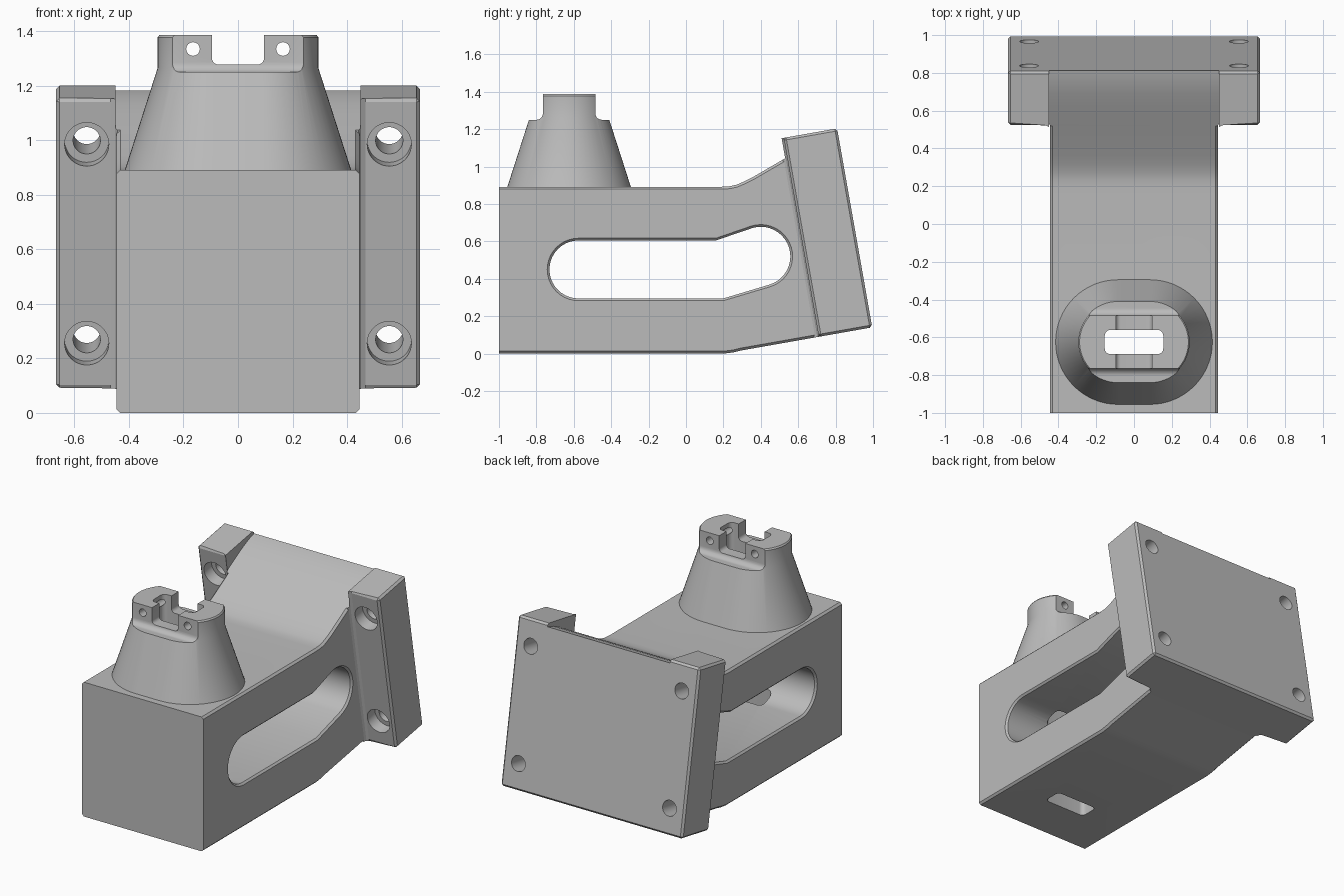
import bpy, bmesh, math
from mathutils import Vector

if "Cube" in bpy.data.objects:
    bpy.data.objects.remove(bpy.data.objects["Cube"])

grey = bpy.data.materials.new("plain_grey")
grey.diffuse_color = (0.50, 0.50, 0.50, 1)
grey.use_nodes = True
grey.node_tree.nodes["Principled BSDF"].inputs["Base Color"].default_value = grey.diffuse_color
C10, S10 = math.cos(math.radians(10)), math.sin(math.radians(10))


def arc(cx, cy, r, a0, a1, n=20):
    angles = [math.radians(a0 + (a1 - a0) * i / n) for i in range(n + 1)]
    return [(cx + r * math.cos(a), cy + r * math.sin(a)) for a in angles]


def rounded_rect(cx, cy, hx, hy, r, n=6):
    pts = []
    for k, (sx, sy) in enumerate([(1, 1), (-1, 1), (-1, -1), (1, -1)]):
        pts += arc(cx + sx * (hx - r), cy + sy * (hy - r), r, 90 * k, 90 * k + 90, n)
    return pts


def stadium(half, r, n=32):
    return arc(half, -0.625, r, -90, 90, n) + arc(-half, -0.625, r, 90, 270, n)


def loft(name, rings, bevel_edge=None):
    """Closed solid through rings with equal point counts."""
    bm = bmesh.new()
    vs = [[bm.verts.new(p) for p in ring] for ring in rings]
    n = len(vs[0])
    for a, b in zip(vs, vs[1:]):
        for i in range(n):
            j = (i + 1) % n
            bm.faces.new((a[i], a[j], b[j], b[i]))
    bm.faces.new(vs[0])
    bm.faces.new(vs[-1])
    bmesh.ops.recalc_face_normals(bm, faces=bm.faces)
    if bevel_edge:
        edges = [e for e in bm.edges if bevel_edge(e)]
        bmesh.ops.bevel(bm, geom=edges, offset=0.013, segments=1, affect='EDGES')
    me = bpy.data.meshes.new(name)
    bm.to_mesh(me)
    bm.free()
    me.materials.append(grey)
    ob = bpy.data.objects.new(name, me)
    bpy.context.collection.objects.link(ob)
    return ob


def along_x(pts, x):
    return [(x, y, z) for y, z in pts]


def along_y(pts, y):
    return [(x, y, z) for x, z in pts]


def along_z(pts, z):
    return [(x, y, z) for x, y in pts]


def tilted(x, w, v):
    """Plate space: w is depth through the plate, v is height up its face."""
    return (x, 0.71 + w * C10 - v * S10, 0.09 + w * S10 + v * C10)


def boolean(ob, other, op):
    m = ob.modifiers.new("bool", 'BOOLEAN')
    m.operation, m.solver, m.object = op, 'EXACT', other
    bpy.context.view_layer.objects.active = ob
    bpy.ops.object.modifier_apply(modifier=m.name)
    bpy.data.objects.remove(other)


# main arm: side profile with a bent, rising rear end
rise = [(0.36, 0.945), (0.54, 1.05)]
crest = [(0.62, 1.096), (0.69, 1.135), (0.75, 1.163), (0.81, 1.183), (0.9, 1.205)]
profile = [(-1, 0), (0.2, 0), (0.25, 0.006), (0.30, 0.0177), tilted(0, 0.03, 0)[1:],
           (0.56, 1.0615)] + rise[::-1] + [(0.315, 0.922), (0.27, 0.903), (0.235, 0.895), (0.19, 0.892), (-1, 0.892)]
W = 0.445
bracket = loft("bracket", [along_x(profile, -W), along_x(profile, W)],
               lambda e: abs(e.verts[0].co.x - e.verts[1].co.x) < 1e-5
               and not all(abs(v.co.y + 1) < 1e-5 for v in e.verts)
               and not all(v.co.y > 0.55 for v in e.verts))

# tilted mounting plate with small fillets toward the arm
section = [(-0.667, 0.29), (0.667, 0.29), (0.667, 0), (0.467, 0), (0.452, -0.008), (0.442, -0.025),
           (-0.442, -0.025), (-0.452, -0.008), (-0.467, 0), (-0.667, 0)]
plate = loft("mounting_plate", [[tilted(x, w, v) for x, w in section] for v in (0, 1.08)],
             lambda e: all(abs(v.co.x) > 0.46 for v in e.verts)
             and not all(abs(abs(v.co.x) - 0.467) < 1e-4 for v in e.verts))

# gap between the upper lugs follows the arm's top
gap = rise + crest + [(0.9, 1.5), (0.36, 1.5)]
boolean(plate, loft("lug_gap_cutter", [along_x(gap, -0.45), along_x(gap, 0.45)]), 'DIFFERENCE')

# counterbored screw holes
for x in (-0.555, 0.555):
    for v in (0.168, 0.909):
        steps = [(-0.05, 0.081), (0.08, 0.081), (0.08, 0.05), (0.35, 0.05)]
        rings = [[tilted(px, w, pv) for px, pv in arc(x, v, r, 0, 352.5, 47)] for w, r in steps]
        boolean(plate, loft("screw_cutter", rings), 'DIFFERENCE')

boolean(bracket, plate, 'UNION')

# tapered tower with a straight collar
tower = loft("tower", [along_z(stadium(h, r), z) for z, h, r in
             [(0.85, 0.085, 0.330), (0.892, 0.085, 0.330), (1.265, 0.085, 0.21),
              (1.378, 0.085, 0.21), (1.387, 0.085, 0.203)]])

# flats on both faces of the collar, rounded into a ledge
for s in (-1, 1):
    flat = [(0.14, 1.5), (0.14, 1.285)] + [(0.175 + (y - 0.175), z) for y, z in arc(0.175, 1.285, 0.035, 180, 270, 6)][1:]
    flat += [(0.4, 1.25), (0.4, 1.5)]
    pts = [(-0.625 + s * y, z) for y, z in flat]
    boolean(tower, loft("flat_cutter", [along_x(pts, -0.5), along_x(pts, 0.5)]), 'DIFFERENCE')

# front-to-back channel and cross-pin holes in the collar
channel = rounded_rect(0, 1.39, 0.096, 0.112, 0.025)
boolean(tower, loft("channel_cutter", [along_y(channel, -1), along_y(channel, -0.2)]), 'DIFFERENCE')
for x in (-0.165, 0.165):
    pin = arc(x, 1.335, 0.025, 0, 345, 23)
    boolean(tower, loft("pin_cutter", [along_y(pin, -1), along_y(pin, -0.2)]), 'DIFFERENCE')

boolean(bracket, tower, 'UNION')

# vertical strap slot through everything
slot = rounded_rect(0, -0.625, 0.155, 0.064, 0.03)
boolean(bracket, loft("strap_cutter", [along_z(slot, -0.2), along_z(slot, 1.6)]), 'DIFFERENCE')


# bent side window with chamfered rims
def window(o):
    return (arc(-0.575, 0.45, 0.155 + o, 90, 270) + [(0.2, 0.295 - o)]
            + arc(0.4, 0.52, 0.158 + o, -73, 107) + [(0.16, 0.605 + o)])


rims = [(-0.465, 0.032), (-0.433, 0), (0.433, 0), (0.465, 0.032)]
boolean(bracket, loft("window_cutter", [along_x(window(o), x) for x, o in rims]), 'DIFFERENCE')

bpy.ops.object.select_all(action='DESELECT')
bracket.select_set(True)
bpy.context.view_layer.objects.active = bracket
bpy.ops.object.shade_smooth_by_angle(angle=math.radians(25))
